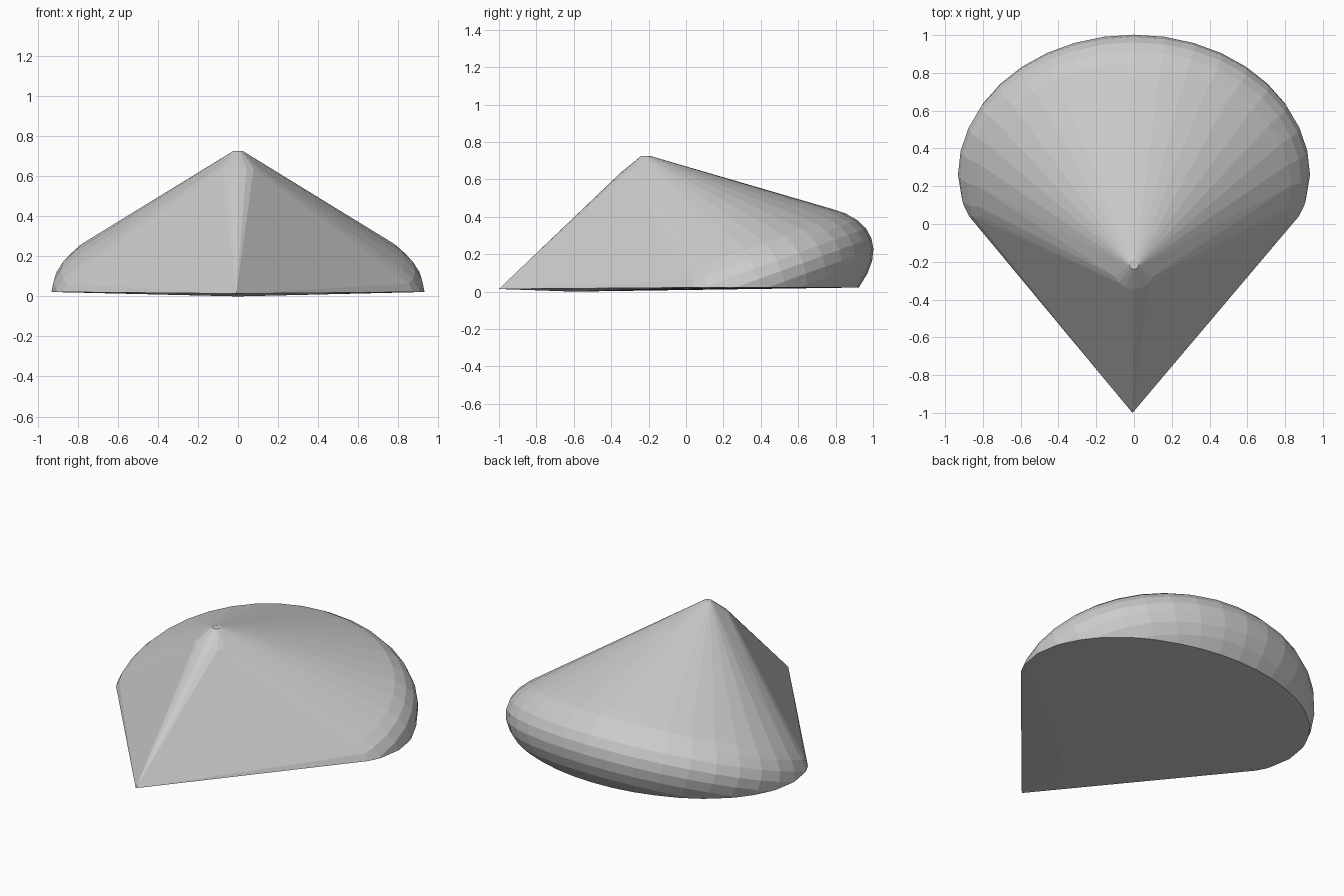
import bpy, bmesh
from math import radians, cos, sin, pi
from mathutils import Matrix, Vector

if "Cube" in bpy.data.objects:
    bpy.data.objects.remove(bpy.data.objects["Cube"])

# Rounded rear: tilted ellipsoid, trimmed flat underneath and in front
bm = bmesh.new()
place = (Matrix.Translation((0, 0.26, 0.02)) @ Matrix.Rotation(radians(20), 4, 'X')
         @ Matrix.Diagonal((0.932, 0.778, 0.377, 1)))
bmesh.ops.create_uvsphere(bm, u_segments=36, v_segments=20, radius=1, matrix=place)
for co, no in (((0, 0, 0.022), (0, 0, -1)), ((0, 0.04, 0), (0, -1, 0))):
    bmesh.ops.bisect_plane(bm, geom=bm.verts[:] + bm.edges[:] + bm.faces[:],
                           plane_co=co, plane_no=no, clear_outer=True)
points = [v.co.copy() for v in bm.verts]
bm.free()

# Blunt peak: two small rings
for r, y, z in ((0.025, -0.215, 0.725), (0.11, -0.235, 0.64)):
    points += [Vector((r * cos(a * pi / 8), y + r * sin(a * pi / 8), z)) for a in range(16)]

# Sharp front tip and slightly sagging underside
points += [Vector((-0.008, -1, 0.014)), Vector((0, -0.6, 0))]

# Shell stretched over all parts
bm = bmesh.new()
for p in points:
    bm.verts.new(p)
hull = bmesh.ops.convex_hull(bm, input=bm.verts[:])
bmesh.ops.delete(bm, geom=[v for v in bm.verts if not v.link_faces], context='VERTS')
bmesh.ops.recalc_face_normals(bm, faces=bm.faces[:])
mesh = bpy.data.meshes.new("pointed_shell")
bm.to_mesh(mesh)
bm.free()
bpy.context.collection.objects.link(bpy.data.objects.new("pointed_shell", mesh))
